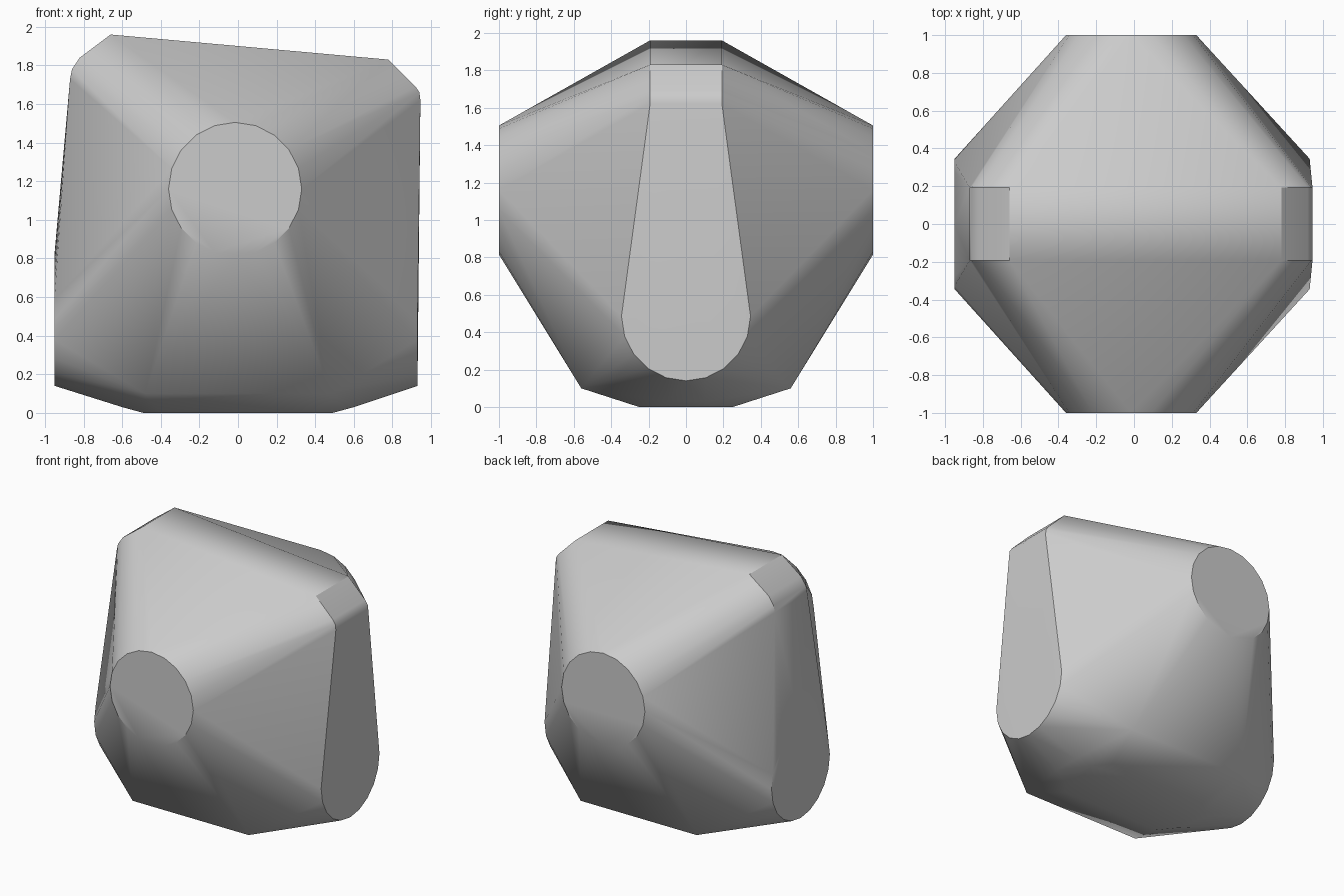
import bpy
import bmesh
from math import sin, cos, pi, radians

cube = bpy.data.objects.get("Cube")
if cube:
    bpy.data.objects.remove(cube, do_unlink=True)

SIDES = 20
RADIUS = 0.345


def disc(place):
    """Ring of points, placed in space by a function of two offsets."""
    return [place(RADIUS * cos(2 * pi * i / SIDES), RADIUS * sin(2 * pi * i / SIDES))
            for i in range(SIDES)]


points = []

# Round flats on the front and back, then on the two sides
for y in (-1, 1):
    points += disc(lambda a, b: (a - 0.015, y, b + 1.16))
for x in (-0.95, 0.93):
    points += disc(lambda a, b: (x, a, b + 0.485))

# Tilted top with rounded shoulders, mirrored front to back
shoulders = [(-0.87, 1.73), (-0.86, 1.78), (-0.82, 1.84), (-0.66, 1.96),
             (0.78, 1.83), (0.92, 1.69), (0.94, 1.66), (0.945, 1.62)]
for x, z in shoulders:
    points += [(x, -0.192, z), (x, 0.192, z)]

# Underside: lower corners, and a flat base with tapered ends
for sx in (-1, 1):
    for sy in (-1, 1):
        points += [(sx * 0.48, sy * 0.56, 0.1),
                   (sx * 0.40, sy * 0.25, 0),
                   (sx * 0.49, sy * 0.14, 0),
                   (sx * 0.60, sy * 0.10, 0.03)]

# Skin all the points with one convex shell
bm = bmesh.new()
for p in points:
    bm.verts.new(p)
bmesh.ops.convex_hull(bm, input=bm.verts[:])
loose = [v for v in bm.verts if not v.link_faces]
bmesh.ops.delete(bm, geom=loose, context="VERTS")
bmesh.ops.dissolve_limit(bm, angle_limit=radians(0.3), verts=bm.verts[:], edges=bm.edges[:])
bmesh.ops.recalc_face_normals(bm, faces=bm.faces[:])

mesh = bpy.data.meshes.new("faceted_body")
bm.to_mesh(mesh)
bm.free()
body = bpy.data.objects.new("faceted_body", mesh)
bpy.context.collection.objects.link(body)

# Plain grey
grey = bpy.data.materials.new("light_grey")
grey.use_nodes = True
colour = (0.6, 0.6, 0.6, 1)
grey.diffuse_color = colour
grey.node_tree.nodes["Principled BSDF"].inputs["Base Color"].default_value = colour
mesh.materials.append(grey)

# Smooth the rounded edges, keep the flats crisp
bpy.ops.object.select_all(action="DESELECT")
body.select_set(True)
bpy.context.view_layer.objects.active = body
bpy.ops.object.shade_smooth_by_angle(angle=radians(30))
